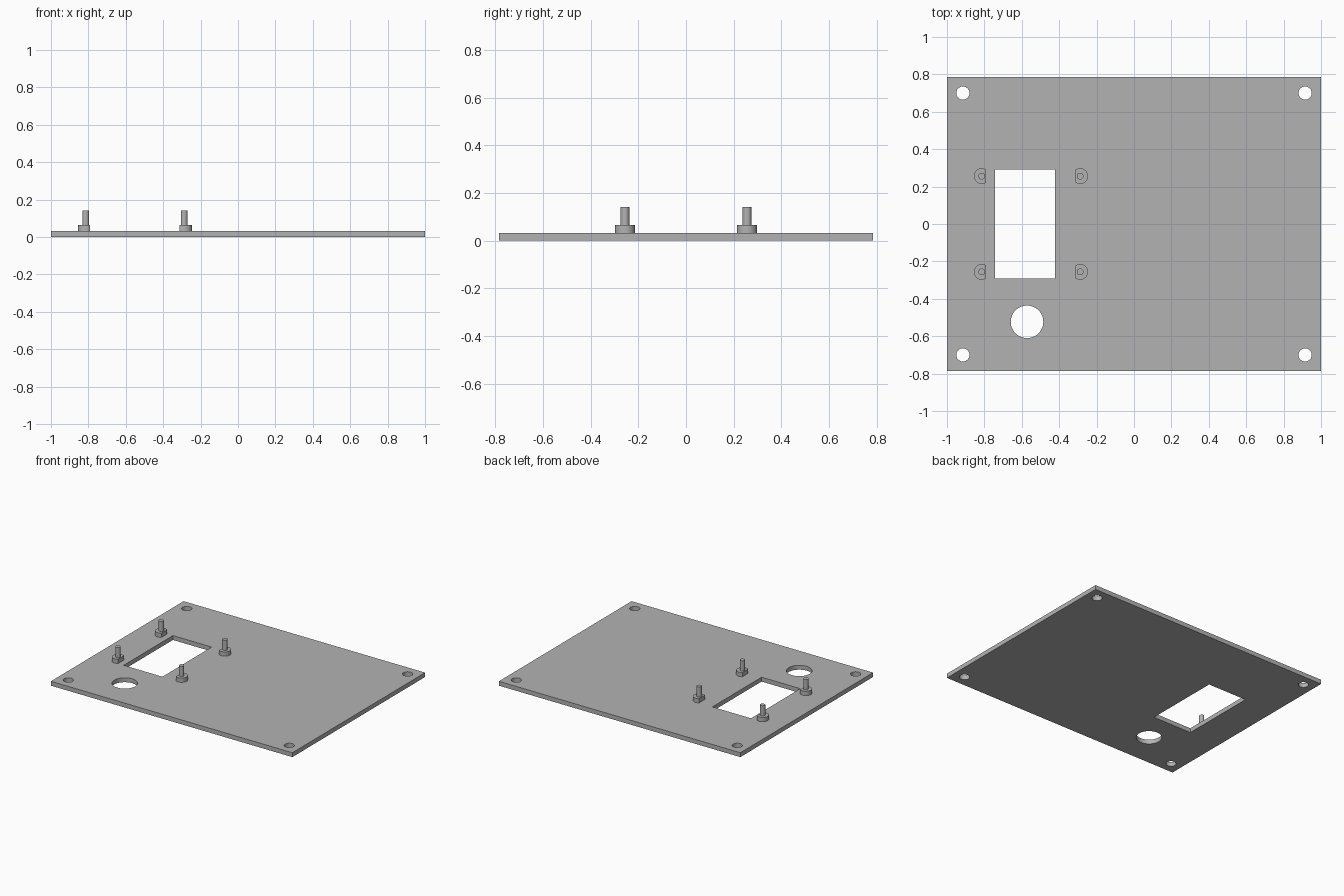
import bpy, bmesh
from math import sin, cos, tau, acos, radians

cube = bpy.data.objects.get("Cube")
if cube:
    bpy.data.objects.remove(cube, do_unlink=True)

# Single grey material
GREY = (0.45, 0.45, 0.45, 1)
grey = bpy.data.materials.new("plain grey")
grey.use_nodes = True
grey.diffuse_color = GREY
for node in grey.node_tree.nodes:
    if node.type == 'BSDF_PRINCIPLED':
        node.inputs["Base Color"].default_value = GREY


def arc(x, y, r, start=0, sweep=tau, n=48):
    """Points along an arc; a full turn leaves out the repeated end point."""
    steps = n if sweep == tau else n - 1
    return [(x + r * cos(start + sweep * i / steps),
             y + r * sin(start + sweep * i / steps)) for i in range(n)]


def rect(x0, x1, y0, y1):
    return [(x0, y0), (x1, y0), (x1, y1), (x0, y1)]


def prism(name, outlines, z0, z1):
    """Solid from one outer outline plus any hole outlines."""
    bm = bmesh.new()
    for points in outlines:
        vs = [bm.verts.new((x, y, z0)) for x, y in points]
        for a, b in zip(vs, vs[1:] + vs[:1]):
            bm.edges.new((a, b))
    bmesh.ops.triangle_fill(bm, use_beauty=True, edges=bm.edges[:], normal=(0, 0, 1))
    top = bmesh.ops.extrude_face_region(bm, geom=bm.faces[:])["geom"]
    bmesh.ops.translate(bm, vec=(0, 0, z1 - z0),
                        verts=[v for v in top if isinstance(v, bmesh.types.BMVert)])
    bmesh.ops.recalc_face_normals(bm, faces=bm.faces[:])
    mesh = bpy.data.meshes.new(name)
    bm.to_mesh(mesh)
    bm.free()
    mesh.materials.append(grey)
    obj = bpy.data.objects.new(name, mesh)
    bpy.context.collection.objects.link(obj)
    bpy.ops.object.select_all(action='DESELECT')
    obj.select_set(True)
    bpy.context.view_layer.objects.active = obj
    bpy.ops.object.shade_smooth_by_angle(angle=radians(30))
    return obj


# Plate with corner holes, window and round opening
THICK, BASE_TOP, PIN_TOP = 0.033, 0.065, 0.141
outlines = [rect(-1, 1, -0.785, 0.785),
            rect(-0.743, -0.422, -0.291, 0.291),
            arc(-0.572, -0.523, 0.087)]
for sx in (-1, 1):
    for sy in (-1, 1):
        outlines.append(arc(sx * 0.915, sy * 0.7, 0.035))
prism("panel_plate", outlines, 0, THICK)

# Standoffs: D-shaped bases with the flat toward the window, and slim pins
R, FLAT = 0.042, 0.024
for side, x, turn in (("right", -0.814, tau / 2), ("left", -0.288, 0)):
    for end, y in (("front", -0.256), ("back", 0.256)):
        half = tau / 2 - acos(FLAT / R)
        prism(f"standoff_base_{end}_{side}",
              [arc(x, y, R, turn - half, 2 * half)], THICK, BASE_TOP)
        prism(f"standoff_pin_{end}_{side}",
              [arc(x, y, 0.018, n=32)], BASE_TOP, PIN_TOP)
